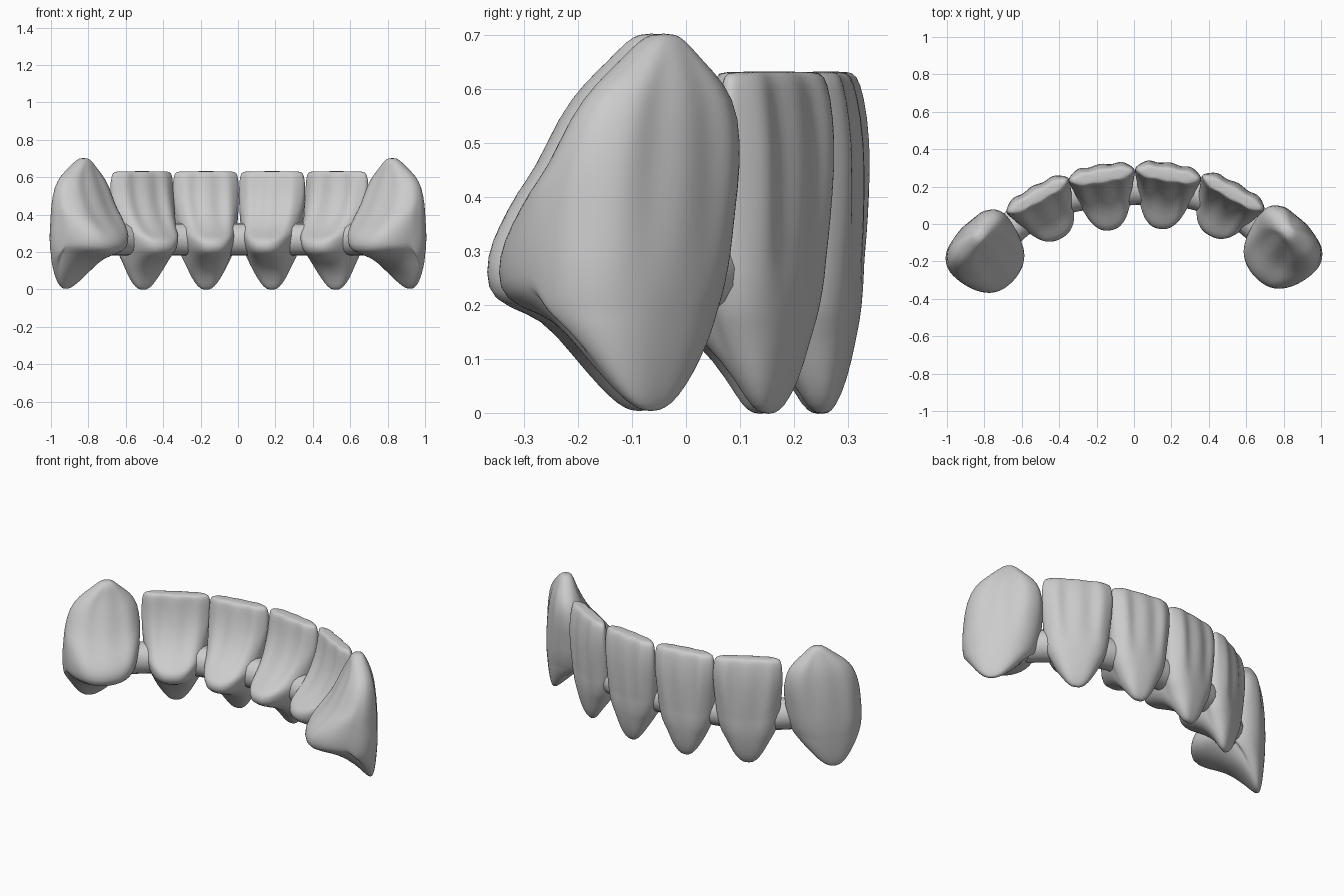
import bpy, bmesh, math

cube = bpy.data.objects.get("Cube")
if cube:
    bpy.data.objects.remove(cube, do_unlink=True)

ceramic = bpy.data.materials.new("grey_ceramic")
ceramic.use_nodes = True
GREY = (0.6, 0.6, 0.6, 1)
ceramic.diffuse_color = GREY
ceramic.node_tree.nodes["Principled BSDF"].inputs["Base Color"].default_value = GREY

# Cross-section levels: height, half width, outer depth, inner depth
INCISOR = [
    (0.632, 0.148, 0.015, -0.04), (0.626, 0.166, 0.03, -0.055),
    (0.59, 0.178, 0.045, -0.065), (0.50, 0.18, 0.06, -0.085),
    (0.40, 0.174, 0.06, -0.13), (0.32, 0.166, 0.055, -0.20),
    (0.275, 0.162, 0.05, -0.285), (0.25, 0.158, 0.05, -0.31),
    (0.20, 0.146, 0.045, -0.305), (0.175, 0.137, 0.042, -0.25),
    (0.13, 0.112, 0.035, -0.14), (0.06, 0.078, 0.02, -0.075),
    (0.01, 0.042, 0.0, -0.05), (-0.002, 0.015, -0.015, -0.03)]
CANINE = [
    (0.702, 0.02, 0.075, 0.04), (0.69, 0.045, 0.09, 0.02),
    (0.65, 0.09, 0.11, 0.005), (0.61, 0.145, 0.128, -0.01),
    (0.55, 0.19, 0.145, -0.04), (0.45, 0.208, 0.155, -0.09),
    (0.38, 0.21, 0.158, -0.14), (0.32, 0.208, 0.158, -0.205),
    (0.27, 0.205, 0.157, -0.24), (0.21, 0.195, 0.153, -0.24),
    (0.185, 0.186, 0.15, -0.19), (0.16, 0.17, 0.148, -0.08),
    (0.10, 0.125, 0.142, 0.015), (0.05, 0.085, 0.135, 0.06),
    (0.015, 0.048, 0.127, 0.09), (0.003, 0.015, 0.118, 0.105)]
SEGMENTS = 48


def tooth(name, levels, side, x, y, angle, wide, reach, belly, taper, square, skew, flute):
    """Loft rounded sections, then turn the tooth to its place on the arch."""
    sn, cs = math.sin(math.radians(angle)), math.cos(math.radians(angle))
    bm = bmesh.new()
    rings = []
    for z, w, outer, inner in levels:
        w *= wide
        inner *= reach
        mid = outer - min(belly, (outer - inner) / 2)
        fade = max(0, min(1, (z - 0.2) / 0.2, (0.67 - z) / 0.1))
        ring = []
        for i in range(SEGMENTS):
            t = 2 * math.pi * i / SEGMENTS
            c, s = math.cos(t), math.sin(t)
            h = z
            u = w * math.copysign(abs(c) ** square, c)
            if s >= 0:
                d = mid + (outer - mid) * s ** 0.85
            else:
                deep = min(1, (mid - inner) / 0.25)
                u *= 1 + taper * deep * s
                d = mid - (mid - inner) * (-s) ** (square + 0.15)
                if 0.15 < z < 0.45:
                    h += 0.04 * (u / w) ** 2
            # Shallow vertical flutes between three lobes
            lobes = math.cos(3 * math.pi * u / w) - 1
            d += math.copysign(flute, s) * lobes * fade * abs(s)
            # Lean the crown one way and the tip the other
            u += skew * (1 - z / 0.35)
            ring.append(bm.verts.new((side * (x + u * cs + d * sn),
                                      y - u * sn + d * cs, h)))
        rings.append(ring)
    for a, b in zip(rings, rings[1:]):
        for i in range(SEGMENTS):
            j = (i + 1) % SEGMENTS
            bm.faces.new((a[i], a[j], b[j], b[i]))
    bm.faces.new(rings[0])
    bm.faces.new(rings[-1])
    bmesh.ops.recalc_face_normals(bm, faces=bm.faces)
    for f in bm.faces:
        f.smooth = True
    mesh = bpy.data.meshes.new(name)
    bm.to_mesh(mesh)
    bm.free()
    mesh.materials.append(ceramic)
    obj = bpy.data.objects.new(name, mesh)
    bpy.context.collection.objects.link(obj)
    sub = obj.modifiers.new("smooth", "SUBSURF")
    sub.levels = sub.render_levels = 1


# Six teeth, mirrored across the arch with a slight natural offset
for label, side in (("left", 1), ("right", -1)):
    back = 0 if side > 0 else 1
    tooth(label + "_central_incisor", INCISOR, side, 0.184 - 0.01 * back,
          0.275 - 0.008 * back, 9, 1.0, 1.0, 0.09, 0.25, 0.7, 0, 0.008)
    tooth(label + "_lateral_incisor", INCISOR, side, 0.532 - 0.015 * back,
          0.17 - 0.015 * back, 29, 1.06, 0.87, 0.09, 0.25, 0.7, 0, 0.008)
    tooth(label + "_canine", CANINE, side, 0.81, -0.11 - 0.022 * back,
          48, 1.0, 1.0, 0.15, 0.0, 0.8, 0.04, 0.005)

# Connecting bar running through all six teeth
path = [(0.74, -0.1), (0.62, 0.02), (0.52, 0.08), (0.355, 0.155), (0.18, 0.18)]
points = [(-x, y - 0.012) for x, y in path] + [(0, 0.188)] + path[::-1]
curve = bpy.data.curves.new("connecting_bar", "CURVE")
curve.dimensions = "3D"
curve.bevel_depth = 0.087
curve.bevel_resolution = 6
curve.use_fill_caps = True
spline = curve.splines.new("BEZIER")
spline.bezier_points.add(len(points) - 1)
for p, (x, y) in zip(spline.bezier_points, points):
    p.co = (x, y, 0.268)
    p.handle_left_type = p.handle_right_type = "AUTO"
curve.materials.append(ceramic)
bar = bpy.data.objects.new("connecting_bar", curve)
bpy.context.collection.objects.link(bar)
